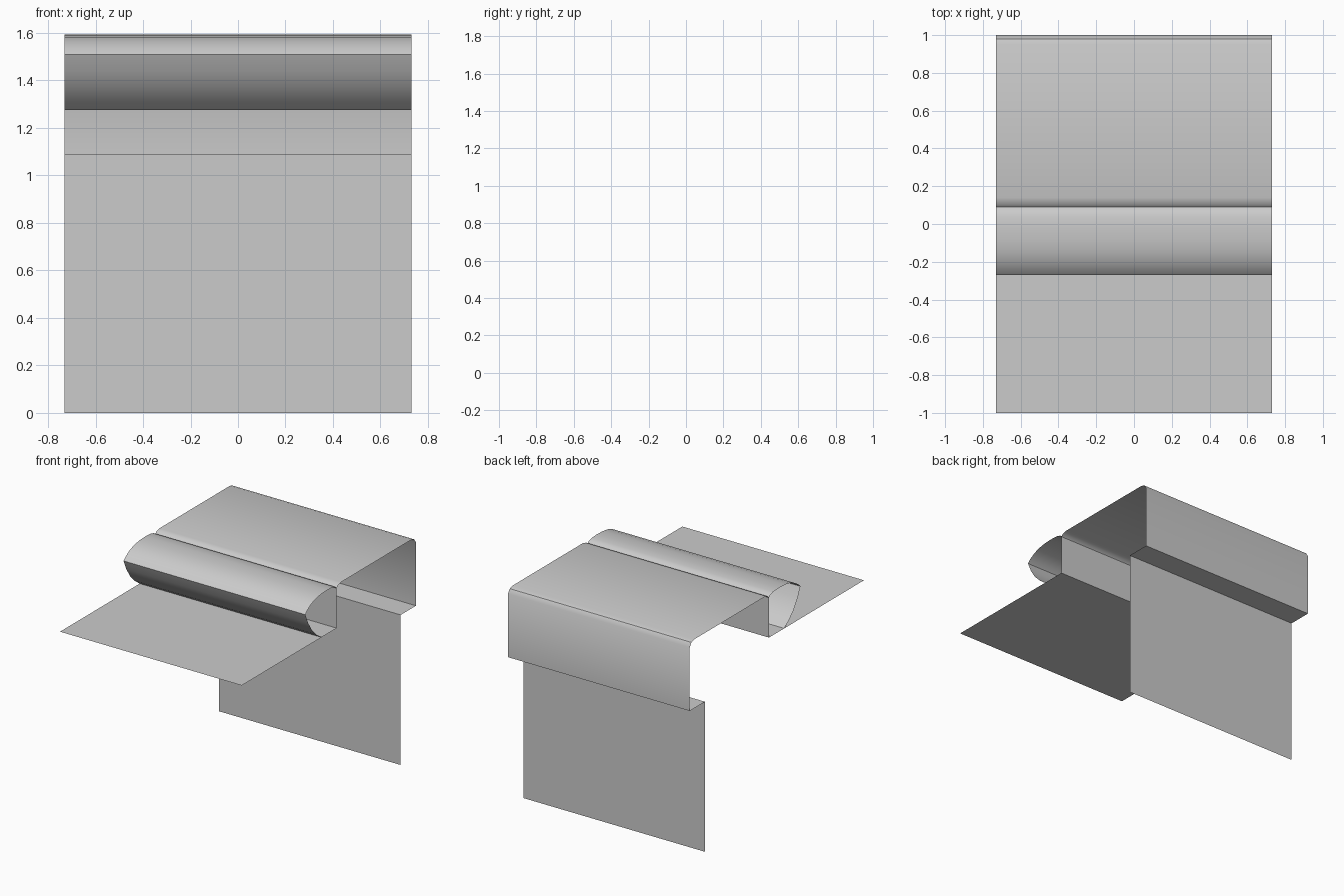
import bpy
import math

if "Cube" in bpy.data.objects:
    bpy.data.objects.remove(bpy.data.objects["Cube"])

HALF_WIDTH = 0.73


def sheet(name, profile):
    """Open sheet: a (y, z) profile swept straight across x."""
    verts = [(x, y, z) for y, z in profile for x in (-HALF_WIDTH, HALF_WIDTH)]
    faces = [(2 * i, 2 * i + 1, 2 * i + 3, 2 * i + 2) for i in range(len(profile) - 1)]
    mesh = bpy.data.meshes.new(name)
    mesh.from_pydata(verts, [], faces)
    obj = bpy.data.objects.new(name, mesh)
    bpy.context.collection.objects.link(obj)
    bpy.ops.object.select_all(action='DESELECT')
    obj.select_set(True)
    bpy.context.view_layer.objects.active = obj
    bpy.ops.object.shade_smooth_by_angle(angle=math.radians(35))
    return obj


# Low front shelf, meeting the upright panel (normals up)
sheet("front_shelf", [(-1.0, 1.275), (0.09, 1.275)])

# Upright panel closing the back of the rounded nose
sheet("inner_panel", [(0.09, 1.565), (0.09, 1.275)][::-1])

# Rounded overhanging nose, open at both ends
sheet("rounded_nose", [
    (-0.085, 1.275), (-0.14, 1.315), (-0.195, 1.37), (-0.24, 1.44), (-0.27, 1.51),
    (-0.245, 1.535), (-0.20, 1.562), (-0.15, 1.58), (-0.09, 1.59), (-0.02, 1.593),
    (0.04, 1.59), (0.075, 1.58), (0.09, 1.565)])

# Main top with front groove and softened rear edge, back wall and under-ledge
sheet("top_and_back", [
    (0.09, 1.565), (0.105, 1.58), (0.14, 1.59), (0.95, 1.59),
    (0.98, 1.58), (1.0, 1.55), (1.0, 1.09), (0.825, 1.09)])

# Tall lower back panel
sheet("lower_back_panel", [(0.825, 0.0), (0.825, 1.09)])
